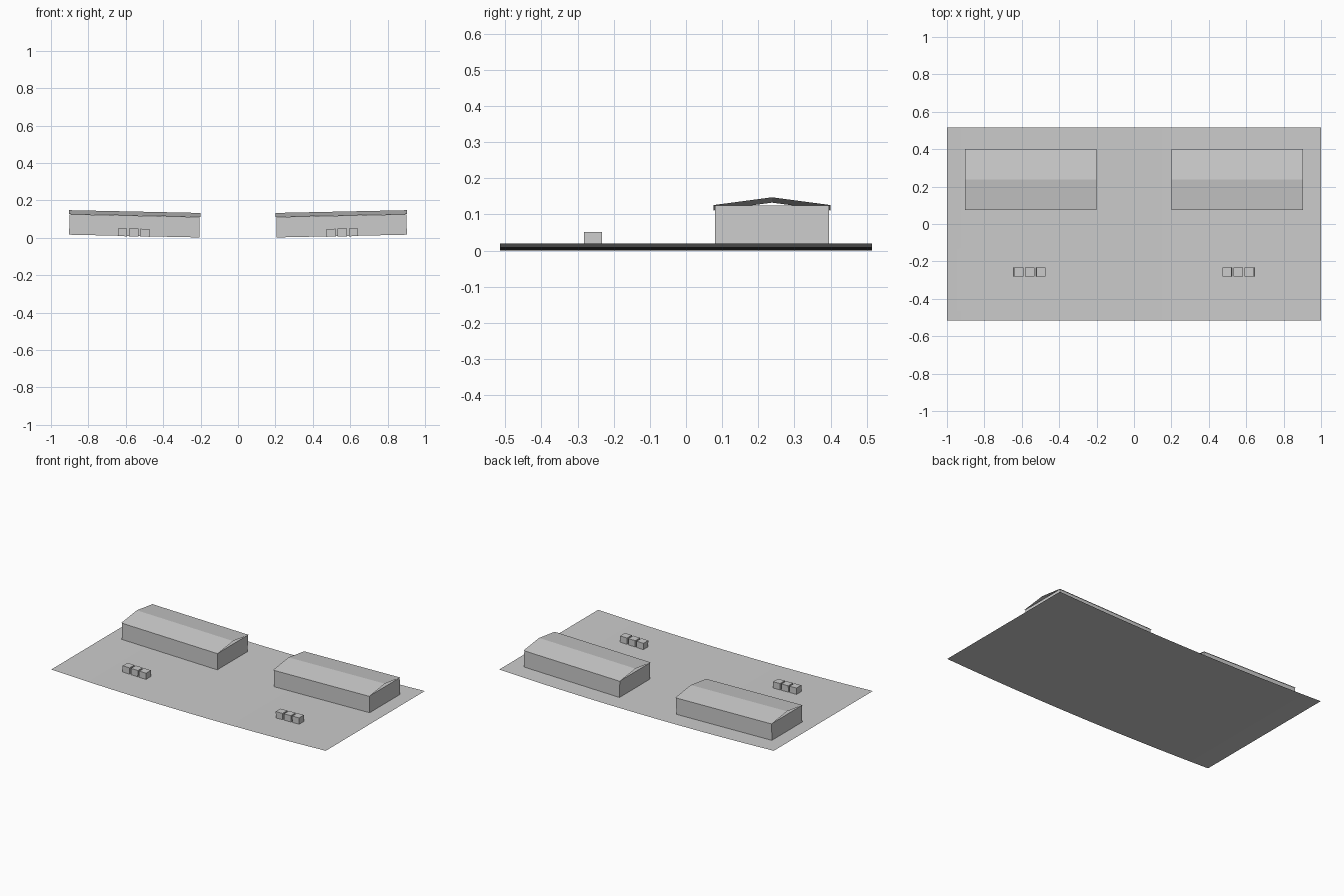
import bpy
import bmesh
from math import atan
from mathutils import Matrix

cube = bpy.data.objects.get("Cube")
if cube:
    bpy.data.objects.remove(cube, do_unlink=True)

BEND = 0.019      # rise of the ground at x = 1
TILT = 0.021      # slope of everything standing on it

grey = bpy.data.materials.new("plain grey")
grey.use_nodes = True
colour = (0.6, 0.6, 0.6, 1)
grey.diffuse_color = colour
grey.node_tree.nodes["Principled BSDF"].inputs["Base Color"].default_value = colour


def finish(name, bm, matrix=None):
    mesh = bpy.data.meshes.new(name)
    bm.to_mesh(mesh)
    bm.free()
    mesh.materials.append(grey)
    obj = bpy.data.objects.new(name, mesh)
    if matrix:
        obj.matrix_world = matrix
    bpy.context.collection.objects.link(obj)
    return obj


def bent_sheet(name, x0, x1, y0, y1, lift, segments):
    """Thin sheet that follows the curve of the ground."""
    bm = bmesh.new()
    rows = []
    for i in range(segments + 1):
        x = x0 + (x1 - x0) * i / segments
        z = BEND * x * x + lift
        rows.append([bm.verts.new((x, y, z)) for y in (y0, y1)])
    for a, b in zip(rows, rows[1:]):
        face = bm.faces.new((a[0], b[0], b[1], a[1]))
        face.smooth = True
    return finish(name, bm)


def box(name, size, centre, matrix):
    bm = bmesh.new()
    bmesh.ops.create_cube(bm, size=1)
    bmesh.ops.scale(bm, vec=size, verts=bm.verts)
    bmesh.ops.translate(bm, vec=centre, verts=bm.verts)
    return finish(name, bm, matrix)


def gable_roof(name, length, half_width, eave, ridge, matrix):
    """Two thin slopes with open ends."""
    bm = bmesh.new()
    profile = ((-half_width, eave), (0, ridge), (half_width, eave))
    rows = [[bm.verts.new((s * length / 2, y, z)) for s in (-1, 1)]
            for y, z in profile]
    for a, b in zip(rows, rows[1:]):
        bm.faces.new((a[0], a[1], b[1], b[0]))
    return finish(name, bm, matrix)


def frame(x, y, z, side):
    return Matrix.Translation((x, y, z)) @ Matrix.Rotation(-side * atan(TILT), 4, "Y")


# Curved ground
bent_sheet("ground", -1, 1, -0.515, 0.515, 0, 32)

for side, word in ((1, "left"), (-1, "right")):
    # Paved yard lying on the ground
    inner, outer = sorted((side * 0.055, side * 0.95))
    bent_sheet(word + "_yard", inner, outer, -0.465, -0.13, 0.0015, 16)

    # Long hall with an open gabled roof
    hall = frame(side * 0.555, 0.238, 0.009, side)
    box(word + "_hall_walls", (0.696, 0.316, 0.109), (0, 0, 0.0545), hall)
    gable_roof(word + "_hall_roof", 0.702, 0.162, 0.1095, 0.131, hall)

    # Row of three crates
    row = frame(side * 0.558, -0.257, 0.007, side)
    for i in (-1, 0, 1):
        box(f"{word}_crate_{i + 2}", (0.05, 0.05, 0.042), (i * 0.06, 0, 0.021), row)
